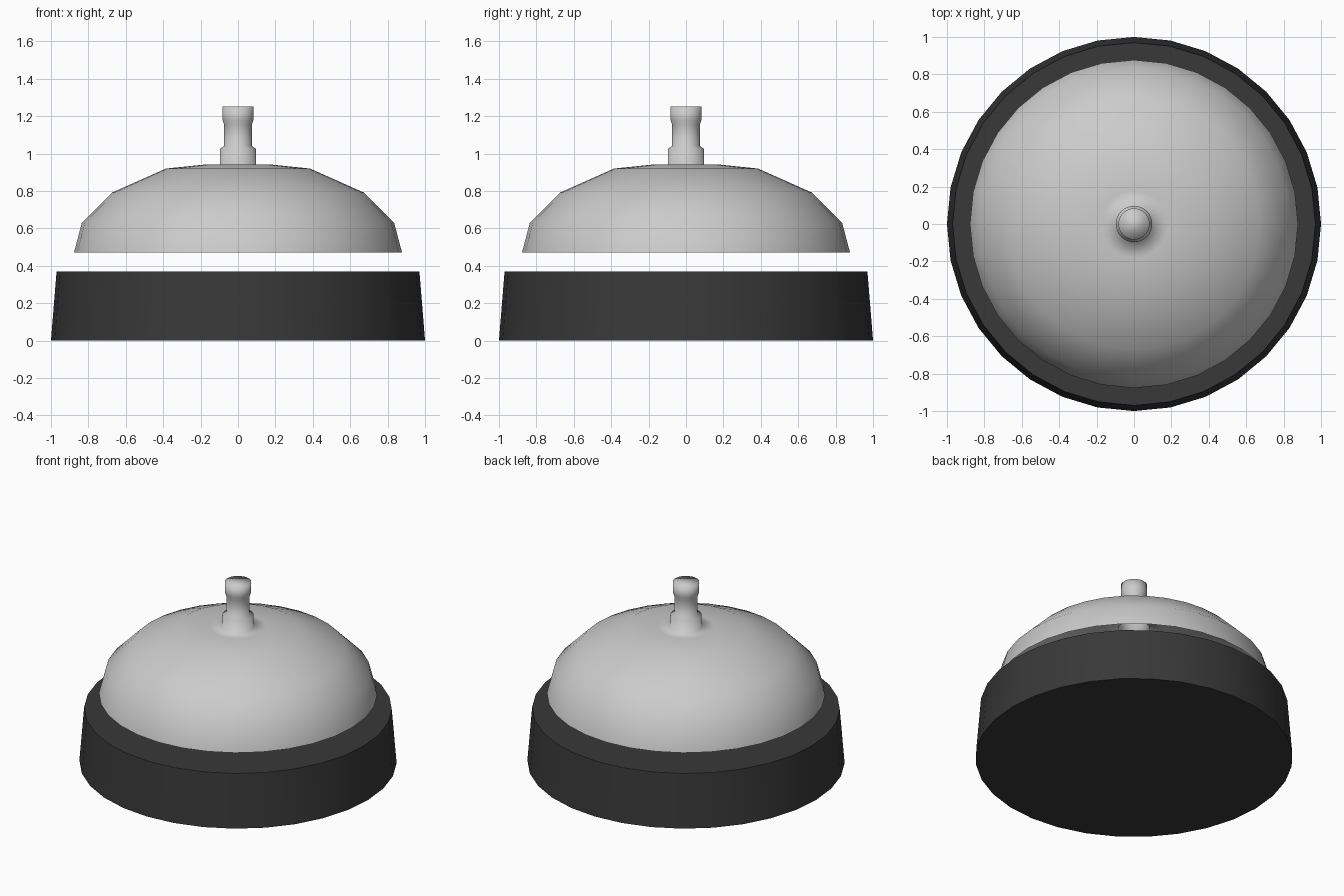
import bpy, bmesh, math

if "Cube" in bpy.data.objects:
    bpy.data.objects.remove(bpy.data.objects["Cube"])

SIDES = 32


def lathe(name, profile, cap_start=False, cap_end=False):
    """Revolve (radius, z) points about the z axis."""
    bm = bmesh.new()
    rings = []
    for r, z in profile:
        rings.append([bm.verts.new((r * math.cos(2 * math.pi * i / SIDES),
                                    r * math.sin(2 * math.pi * i / SIDES), z))
                      for i in range(SIDES)])
    for a, b in zip(rings, rings[1:]):
        for i in range(SIDES):
            j = (i + 1) % SIDES
            bm.faces.new((a[i], a[j], b[j], b[i]))
    if cap_start:
        bm.faces.new(rings[0][::-1])
    if cap_end:
        bm.faces.new(rings[-1])
    for f in bm.faces:
        f.smooth = True
    mesh = bpy.data.meshes.new(name)
    bm.to_mesh(mesh)
    bm.free()
    obj = bpy.data.objects.new(name, mesh)
    bpy.context.collection.objects.link(obj)
    return obj


# Dark tapered base with crisp rims
base = lathe("base", [(1.0, 0.0), (0.97, 0.37)], True, True)
dark = bpy.data.materials.new("dark_base")
dark.diffuse_color = (0.04, 0.04, 0.04, 1)
dark.use_nodes = True
dark.node_tree.nodes["Principled BSDF"].inputs["Base Color"].default_value = dark.diffuse_color
base.data.materials.append(dark)
bpy.context.view_layer.objects.active = base
base.select_set(True)
bpy.ops.object.shade_smooth_by_angle(angle=math.radians(30))

# Hollow bell shell running straight up into the push button
lathe("bell_and_button", [
    (0.877, 0.47), (0.835, 0.63), (0.673, 0.792), (0.385, 0.92), (0.18, 0.941),
    (0.097, 0.941), (0.097, 1.025), (0.074, 1.04), (0.074, 1.155),
    (0.083, 1.18), (0.083, 1.253)], cap_end=True)
